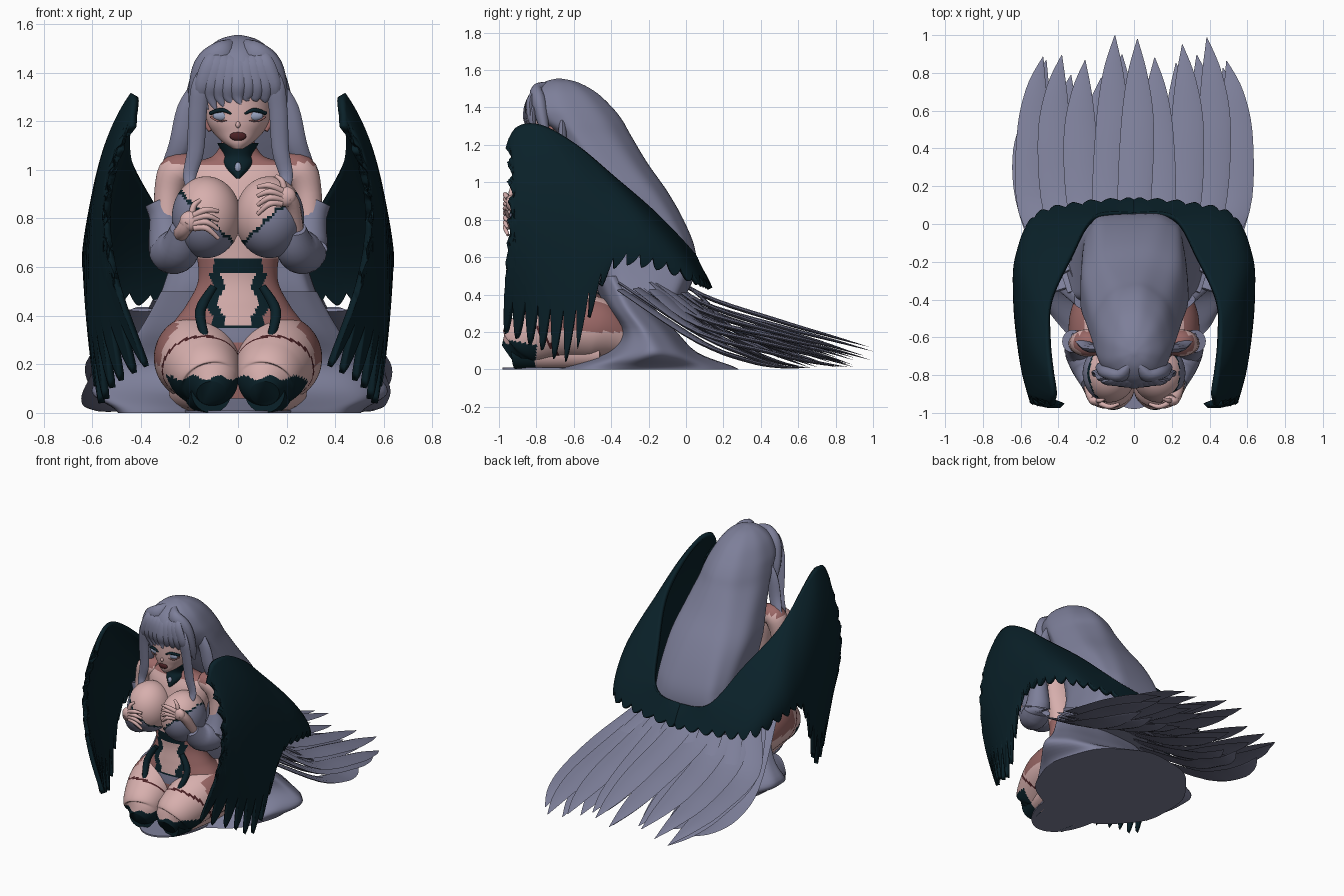
import bpy, bmesh, math, random
from mathutils import Vector

random.seed(4)
old = bpy.data.objects.get("Cube")
if old:
    bpy.data.objects.remove(old)


def material(name, r, g, b):
    m = bpy.data.materials.new(name)
    m.use_nodes = True
    m.diffuse_color = (r, g, b, 1)
    m.node_tree.nodes["Principled BSDF"].inputs["Base Color"].default_value = (r, g, b, 1)
    return m


GREY = material("silver grey", .205, .212, .32)
TEAL = material("dark teal", .003, .015, .022)
SKIN = material("skin", .68, .43, .42)
SHADE = material("rose brown", .33, .14, .135)
MOUTH = material("dark red", .07, .015, .018)
EYE = material("pale blue", .3, .35, .5)


def smooth_path(pts, steps):
    """Catmull-Rom samples through tuples of any length."""
    pts = [Vector(p) for p in pts]
    out = []
    for i in range(len(pts) - 1):
        a, b, c, d = pts[max(i - 1, 0)], pts[i], pts[i + 1], pts[min(i + 2, len(pts) - 1)]
        for k in range(steps):
            t = k / steps
            out.append(.5 * (2 * b + (c - a) * t + (2 * a - 5 * b + 4 * c - d) * t ** 2
                             + (3 * b - a - 3 * c + d) * t ** 3))
    return out + [pts[-1]]


def finish(name, bm, mats, rule=None):
    bmesh.ops.recalc_face_normals(bm, faces=bm.faces)
    if rule:
        bm.normal_update()
        for f in bm.faces:
            f.material_index = mats.index(rule(f.calc_center_median(), f.normal))
    mesh = bpy.data.meshes.new(name)
    bm.to_mesh(mesh)
    bm.free()
    for m in mats:
        mesh.materials.append(m)
    ob = bpy.data.objects.new(name, mesh)
    bpy.context.collection.objects.link(ob)
    bpy.ops.object.select_all(action='DESELECT')
    ob.select_set(True)
    bpy.context.view_layer.objects.active = ob
    bpy.ops.object.shade_smooth_by_angle(angle=math.radians(50))
    return ob


def skin_rings(name, rings, mats, rule=None):
    bm = bmesh.new()
    rows = [[bm.verts.new(p) for p in ring] for ring in rings]
    n = len(rows[0])
    for a, b in zip(rows, rows[1:]):
        for i in range(n):
            bm.faces.new((a[i], a[(i + 1) % n], b[(i + 1) % n], b[i]))
    bm.faces.new(rows[0])
    bm.faces.new(rows[-1])
    return finish(name, bm, mats, rule)


def loft(name, rings, mats, rule=None, n=48, steps=5, wave=0, power=lambda z: 1):
    """Stacked ovals given as z, centre y, half width, front depth, back depth."""
    out = []
    for z, cy, rx, rf, rb in smooth_path(rings, steps):
        ring = []
        for i in range(n):
            a = 2 * math.pi * i / n
            c, s = (math.copysign(abs(v) ** power(z), v) for v in (math.cos(a), math.sin(a)))
            w = 1 + wave * math.cos(a * 9)
            ring.append((rx * c * w, cy + s * w * (rb if s > 0 else rf), z))
        out.append(ring)
    return skin_rings(name, out, mats, rule)


def sweep(name, pts, mats, flat=1, ref=(.3, .5, .8), n=10, steps=5, rule=None):
    """Tapered tube through x, y, z, radius points; flat thins it along ref."""
    path = smooth_path(pts, steps)
    out = []
    for i, p in enumerate(path):
        d = (path[min(i + 1, len(path) - 1)].xyz - path[max(i - 1, 0)].xyz).normalized()
        u = d.cross(Vector(ref)).normalized()
        v = u.cross(d)
        r = max(p[3], .002)
        out.append([p.xyz + r * (u * math.cos(a) + v * math.sin(a) * flat)
                    for a in (2 * math.pi * k / n for k in range(n))])
    return skin_rings(name, out, mats, rule)


def ball(name, loc, scale, mats, rule=None, seg=40):
    bm = bmesh.new()
    bmesh.ops.create_uvsphere(bm, u_segments=seg, v_segments=seg // 2, radius=1)
    for v in bm.verts:
        v.co = Vector(a * b + c for a, b, c in zip(v.co, scale, loc))
    return finish(name, bm, mats, rule)


def flip(pts, s):
    return [(p[0] * s, *p[1:]) for p in pts]


# Painted lingerie, cups and stockings
def torso_rule(c, n):
    x = abs(c.x)
    if c.z > 1.02 or c.z < .29:
        return SHADE
    if c.z > .64:
        return SKIN
    if c.z > .57:
        return TEAL if x < .1 else SHADE
    if c.z < .36 and x < .08:
        return GREY if c.z < .35 else TEAL
    edge = .07 + .015 * math.sin(c.z * 45)
    return SKIN if x < edge else TEAL if x < edge + .045 else SHADE


def cup_rule(c, n):
    edge = .7 + (abs(c.x) - .03) * .95 + .006 * math.sin(c.x * 130)
    return GREY if c.z < edge else TEAL if c.z < edge + .018 else SKIN


def thigh_rule(c, n):
    if c.y < -.8 and c.z < .145 + .01 * math.sin(c.x * 60):
        return TEAL
    if abs((c.y + .78) * -.8 + (c.z - .2) * -.6) < .008:
        return MOUTH
    return SHADE if abs(n.x) > .5 and c.z > .2 and c.y > -.76 else SKIN


loft("torso", [(.06, -.6, .2, .15, .15), (.25, -.6, .27, .18, .2), (.35, -.61, .275, .17, .2),
               (.44, -.63, .215, .14, .14), (.54, -.65, .165, .11, .1), (.65, -.65, .17, .12, .1),
               (.8, -.65, .2, .13, .1), (.95, -.64, .23, .11, .1), (1.02, -.64, .21, .08, .08),
               (1.06, -.65, .1, .06, .06), (1.15, -.67, .055, .055, .05)],
     [SKIN, SHADE, TEAL, GREY], torso_rule, n=120, steps=9)
loft("collar", [(.965, -.72, .01, .05, .05), (1.0, -.69, .05, .07, .05), (1.03, -.67, .07, .075, .06),
                (1.06, -.67, .062, .066, .06), (1.11, -.67, .085, .08, .06)], [TEAL])
ball("pendant", (0, -.755, 1.01), (.014, .012, .022), [EYE], seg=12)

for s, side in ((1, "left"), (-1, "right")):
    ball(side + "_breast", (.13 * s, -.79, .805), (.142, .155, .168), [SKIN, GREY, TEAL], cup_rule, 90)
    sweep(side + "_thigh", flip([(.17, -.34, .17, .11), (.17, -.48, .215, .17), (.165, -.66, .225, .172),
                                 (.13, -.84, .16, .145), (.112, -.9, .115, .112), (.11, -.95, .08, .06)], s),
          [SKIN, SHADE, TEAL, MOUTH], n=56, steps=18, rule=thigh_rule)
    sweep(side + "_shin", flip([(.11, -.91, .085, .085), (.15, -.75, .085, .085), (.2, -.45, .09, .085)], s),
          [SKIN, TEAL], n=24, rule=lambda c, n: TEAL if c.y < -.79 else SKIN)
    sweep(side + "_garter_strap", flip([(.1, -.765, .52, .016), (.155, -.785, .42, .022),
                                        (.135, -.845, .31, .016)], s), [TEAL])
    ball(side + "_garter_bow", (.135 * s, -.86, .29), (.04, .015, .02), [MOUTH], seg=16)

    # Arms and puffed sleeves
    sweep(side + "_upper_arm", flip([(.17, -.63, 1.0, .06), (.25, -.63, .995, .073), (.285, -.63, .9, .06),
                                     (.29, -.64, .75, .055)], s), [SKIN, SHADE], n=20,
          rule=lambda c, n: SHADE if c.z > 1.025 else SKIN)
    sweep(side + "_sleeve", flip([(.325, -.62, .87, .06), (.3, -.63, .8, .065), (.28, -.67, .67, .088),
                                  (.24, -.77, .68, .085), (.235, -.85, .76, .045)], s), [GREY], n=20)
    hz = .89 if s > 0 else .79
    sweep(side + "_wrist", flip([(.24, -.82, .73, .035), (.225, -.9, hz - .04, .032),
                                 (.2, -.93, hz, .036)], s), [SKIN])
    ball(side + "_palm", (.195 * s, -.935, hz), (.045, .028, .042), [SKIN], seg=20)
    for i in range(4):
        dz = .033 - .025 * i
        sweep(side + "_finger", flip([(.18, -.95, hz + dz * .7, .014), (.13, -.967, hz + dz + .012, .013),
                                      (.08, -.952, hz + dz * 1.5 - .01, .008)], s), [SKIN], n=8)
    sweep(side + "_thumb", flip([(.19, -.935, hz + .03, .014), (.18, -.935, hz + .065, .012),
                                 (.155, -.925, hz + .085, .008)], s), [SKIN], n=8)

    # Face details
    ball(side + "_eye", (.068 * s, -.82, 1.222), (.036, .014, .02), [EYE], seg=20)
    sweep(side + "_eyelash", flip([(.028, -.842, 1.23, .004), (.066, -.838, 1.246, .009),
                                   (.115, -.808, 1.232, .008)], s), [TEAL], n=8)
    sweep(side + "_lower_lash", flip([(.045, -.836, 1.204, .002), (.08, -.828, 1.2, .004),
                                      (.112, -.808, 1.218, .005)], s), [SHADE], n=8)
    sweep(side + "_cheek_shadow", flip([(.138, -.72, 1.3, .012), (.14, -.72, 1.22, .018),
                                        (.115, -.735, 1.16, .008)], s), [SHADE], n=8)

    # Parted crown lobes and face-framing locks
    sweep(side + "_crown_lobe", flip([(.01, -.72, 1.52, .02), (.06, -.795, 1.485, .05), (.125, -.785, 1.42, .06),
                                      (.165, -.76, 1.3, .04), (.18, -.74, 1.2, .01)], s), [GREY], .7, (0, -1, 0))
    sweep(side + "_front_lock", flip([(.1, -.79, 1.44, .02), (.145, -.82, 1.36, .04), (.165, -.81, 1.25, .038),
                                      (.175, -.79, 1.08, .035), (.2, -.79, .96, .025),
                                      (.17, -.87, .87, .004)], s), [GREY], .45, (0, -1, 0))
    sweep(side + "_side_lock", flip([(.15, -.66, 1.36, .03), (.205, -.66, 1.25, .045), (.24, -.65, 1.1, .045),
                                     (.3, -.6, .96, .03), (.325, -.58, .88, .004)], s),
          [GREY], .5, (0, -1, 0))

# Head and mouth
loft("head", [(1.085, -.79, .018, .025, .03), (1.11, -.76, .058, .07, .08), (1.15, -.72, .1, .115, .1),
              (1.2, -.71, .13, .133, .12), (1.28, -.7, .14, .145, .14), (1.36, -.7, .135, .14, .14),
              (1.42, -.7, .09, .1, .1)], [SKIN])
ball("mouth", (0, -.83, 1.138), (.034, .012, .019), [MOUTH], seg=20)
ball("nose", (0, -.842, 1.185), (.01, .012, .014), [SKIN], seg=12)

# Long hair flowing down the back, broadening to a flat end
loft("long_hair", [(1.555, -.68, .01, .01, .01), (1.535, -.68, .08, .08, .1), (1.48, -.68, .145, .15, .2),
                   (1.4, -.66, .19, .2, .265), (1.33, -.62, .212, .19, .28), (1.25, -.58, .23, .12, .285),
                   (1.1, -.48, .26, .14, .275), (.95, -.4, .285, .14, .3), (.8, -.33, .28, .14, .315),
                   (.65, -.3, .275, .14, .345), (.52, -.3, .31, .14, .35), (.4, -.3, .36, .12, .3)],
     [GREY], wave=.01, n=72, power=lambda z: min(1, max(.5, .5 + (z - .7) * .9)))
for i in range(9):
    x = -.14 + .035 * i
    tip = 1.235 + random.uniform(0, .05) + (.03 if abs(x) < .05 else 0)
    sweep("fringe", [(x * .3, -.74, 1.49, .02), (x * .7, -.825, 1.45, .04), (x, -.855 + abs(x) * .15, 1.36, .036),
                     (x * 1.05, -.845 + abs(x) * .2, 1.3, .024), (x * .95 + .012, -.85 + abs(x) * .3, tip, .002)],
          [GREY], .5, (0, -1, 0))

# Gown pooling on the floor behind the legs
loft("gown", [(0, -.25, .5, .48, .53), (.02, -.25, .52, .4, .49), (.09, -.18, .61, .26, .24),
              (.2, -.22, .52, .14, .17), (.34, -.32, .41, .12, .14), (.5, -.4, .32, .1, .1)],
     [GREY], wave=.012, n=90)
loft("knee_base", [(0, -.6, .22, .38, .3), (.01, -.6, .22, .38, .3)], [GREY], steps=1)

# Fan of broad tail feathers in layers, the lower ones rooted further forward
for count, drop, reach, spread in ((9, 0, .97, .52), (8, .045, .88, .5), (9, .09, .72, .52), (6, -.012, .5, .4)):
    for i in range(count):
        x = spread * (2 * i / (count - 1) - 1)
        a = abs(x)
        end = min(1, reach + random.uniform(-.12, .04))
        wob = random.uniform(-.03, .03)
        z = lambda h, k: max(h - k * a - drop, .012)
        w = .088 if reach > .6 else .055
        sweep("tail_feather", [(x * .75, -.17 - drop * 2, z(.58, .3) + drop, w * .7), (x * 1.01, .08, z(.4, .32), w),
                               (x * 1.03 + wob, end * .52, z(.255, .23), w), (x + wob, end * .8, z(.175, .18), w * .62),
                               (x * .93 + wob, end, z(.12, .18), .002)],
              [GREY], .13, (0, 0, 1), n=8)

# Wings: top edge, bulge and feather tips from the spine to the front
TOP = [(0, .05, .57), (.21, .03, .62), (.33, -.17, .83), (.435, -.4, 1.03), (.45, -.6, 1.2),
       (.435, -.78, 1.3), (.42, -.9, 1.29), (.43, -.96, 1.18)]
BULGE = [(0, .09, .51), (.25, .06, .55), (.48, -.03, .63), (.585, -.2, .74), (.605, -.4, .8),
         (.6, -.6, .8), (.575, -.8, .8), (.535, -.95, .74)]
TIPS = [(0, .13, .43), (.28, .11, .44), (.52, .04, .46), (.61, -.2, .54), (.61, -.42, .51),
        (.57, -.61, .06), (.5, -.8, .12), (.36, -.98, .2)]
for s, side in ((1, "left"), (-1, "right")):
    bm = bmesh.new()
    rows, cols = 36, list(zip(*(smooth_path(p, 24) for p in (TOP, BULGE, TIPS))))
    grid = []
    for j, (a, b, c) in enumerate(cols):
        longest = 1 - .17 * abs((j % 8) / 4 - 1) ** 1.6
        front = max(0, (j + 13 - len(cols)) / 12)
        column = []
        for i in range(rows + 1):
            t = longest * i / rows
            p = a * (1 - t) * (1 - 2 * t) + b * 4 * t * (1 - t) + c * t * (2 * t - 1)
            p.y += .08 * front * ((t * 9) % 1) * max(0, 1 - t * 1.3)
            column.append(bm.verts.new((p.x * s, p.y, p.z)))
        grid.append(column)
    for a, b in zip(grid, grid[1:]):
        for i in range(rows):
            bm.faces.new((a[i], b[i], b[i + 1], a[i + 1]))
    wing = finish(side + "_wing", bm, [TEAL])
    mod = wing.modifiers.new("thickness", 'SOLIDIFY')
    mod.thickness = .028
    mod.offset = 0
